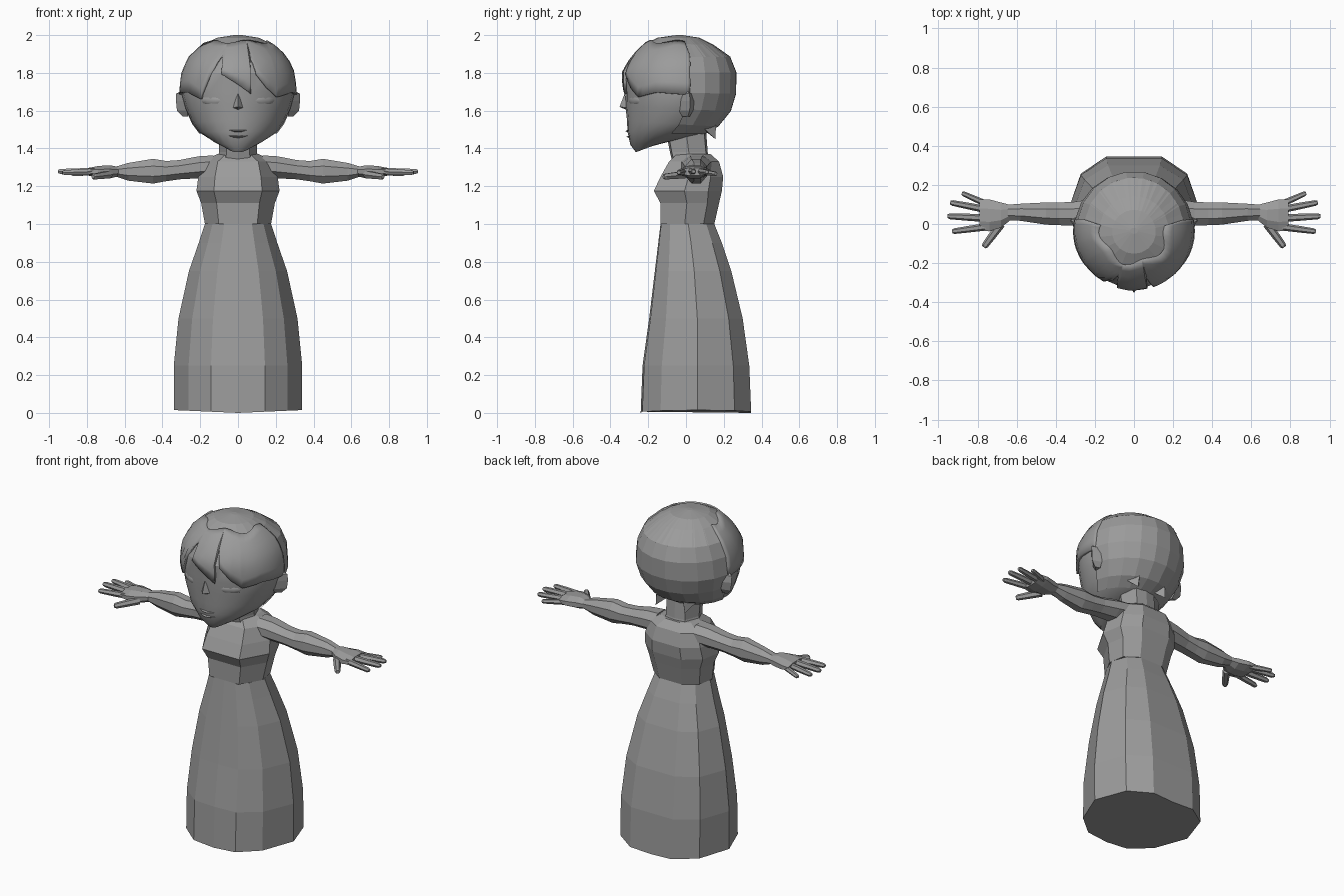
import bpy, bmesh, math
from mathutils import Vector

if "Cube" in bpy.data.objects:
    bpy.data.objects.remove(bpy.data.objects["Cube"])

GREY = bpy.data.materials.new("plain grey")
GREY.diffuse_color = (0.33, 0.33, 0.33, 1)
GREY.use_nodes = True
GREY.node_tree.nodes["Principled BSDF"].inputs["Base Color"].default_value = GREY.diffuse_color


def make(name, verts, faces, smooth=None, mirror=False):
    me = bpy.data.meshes.new(name)
    me.from_pydata([tuple(v) for v in verts], [], faces)
    bm = bmesh.new()
    bm.from_mesh(me)
    bmesh.ops.remove_doubles(bm, verts=bm.verts, dist=1e-5)
    bmesh.ops.recalc_face_normals(bm, faces=bm.faces)
    bm.to_mesh(me)
    bm.free()
    ob = bpy.data.objects.new(name, me)
    bpy.context.collection.objects.link(ob)
    me.materials.append(GREY)
    if mirror:
        ob.modifiers.new("Mirror", 'MIRROR').use_axis[0] = True
    if smooth:
        bpy.ops.object.select_all(action='DESELECT')
        ob.select_set(True)
        bpy.context.view_layer.objects.active = ob
        bpy.ops.object.shade_smooth_by_angle(angle=math.radians(smooth))
    return ob


def loft(name, rings, caps=True, closed=True, **kw):
    n = len(rings[0])
    faces = []
    for r in range(len(rings) - 1):
        for i in range(n if closed else n - 1):
            j = (i + 1) % n
            faces.append((r * n + i, r * n + j, (r + 1) * n + j, (r + 1) * n + i))
    if caps and closed:
        faces += [tuple(range(n)), tuple(range((len(rings) - 1) * n, len(rings) * n))]
    return make(name, [p for r in rings for p in r], faces, **kw)


def lerp_table(table, t):
    for a, b in zip(table, table[1:]):
        if t <= b[0]:
            k = (t - a[0]) / (b[0] - a[0])
            return [u + (v - u) * k for u, v in zip(a, b)]
    return list(table[-1])


def body_ring(half_shape, z, hw, yf, yb, sag=0):
    full = half_shape + [(-x, y) for x, y in half_shape[-2:0:-1]]
    mid, half = (yf + yb) / 2, (yb - yf) / 2
    return [(x * hw, mid + y * half, z + sag * abs(x)) for x, y in full]


# skirt: height, half width, front, back
SKIRT = [(0, .34, -.24, .345), (.25, .34, -.23, .335), (.5, .315, -.195, .30),
         (.75, .26, -.165, .24), (.9, .208, -.147, .19), (1.0, .175, -.135, .15)]
shape = [(0, -1), (.42, -.97), (.77, -.64), (1, .03), (.8, .7), (.42, 1), (0, 1)]
loft("skirt", [body_ring(shape, *s, sag=.015 if i == 0 else 0) for i, s in enumerate(SKIRT)])

# bodice
BODICE = [(1.0, .175, -.135, .15), (1.11, .195, -.135, .175), (1.175, .22, -.17, .19),
          (1.25, .21, -.135, .197), (1.33, .185, -.09, .175), (1.37, .11, -.05, .13)]
shape = [(0, -1), (.58, -1), (1, -.1), (.9, .6), (.45, 1), (0, 1)]
loft("bodice", [body_ring(shape, *s) for s in BODICE])

# neck
shape = [(0, -1), (.6, -.9), (1, 0), (.65, .9), (0, 1)]
loft("neck", [body_ring(shape, *s) for s in
              [(1.32, .115, -.07, .13), (1.38, .1, -.085, .115), (1.51, .1, -.11, .105)]])

# arm: x, bottom, top, front, back
ARM = [(.13, 1.25, 1.365, -.03, .14), (.21, 1.24, 1.36, -.02, .13), (.31, 1.235, 1.34, -.01, .115),
       (.38, 1.225, 1.335, -.008, .112), (.45, 1.212, 1.347, -.005, .112),
       (.58, 1.228, 1.325, .015, .105), (.645, 1.25, 1.305, .018, .10)]


def x_ring(x, zb, zt, yf, yb, n=8):
    return [(x, (yf + yb) / 2 + (yb - yf) / 2 * math.cos(a) * 1.05,
             (zb + zt) / 2 + (zt - zb) / 2 * math.sin(a) * 1.05)
            for a in [(i + .5) * 2 * math.pi / n for i in range(n)]]


loft("arms", [x_ring(*s) for s in ARM], mirror=True)
PALM = [(.63, 1.252, 1.303, .02, .098), (.68, 1.24, 1.312, -.02, .112),
        (.74, 1.245, 1.308, -.04, .128), (.79, 1.255, 1.298, -.035, .128)]
loft("palms", [x_ring(*s) for s in PALM], mirror=True)


def finger(name, a, b, r):
    a, b = Vector(a), Vector(b)
    d = (b - a).normalized()
    side = d.cross(Vector((0, 0, 1))).normalized()
    up = side.cross(d)
    rings = []
    for t, k in ((0, 1.1), (.5, 1), (.93, .85), (1, .55)):
        rings.append([a + (b - a) * t + (side * math.cos(i * math.pi / 3) +
                      up * math.sin(i * math.pi / 3)) * r * k for i in range(6)])
    loft(name, rings, mirror=True)


finger("little_fingers", (.76, .105, 1.272), (.88, .158, 1.265), .015)
finger("ring_fingers", (.76, .075, 1.278), (.94, .11, 1.275), .017)
finger("middle_fingers", (.76, .03, 1.28), (.953, .04, 1.278), .018)
finger("index_fingers", (.76, -.015, 1.278), (.93, -.038, 1.272), .017)
finger("thumbs", (.68, .0, 1.262), (.768, -.118, 1.25), .02)

# head: level, front height, back height, half width, front, back
HEAD = [(0, 1.38, 1.42, .05, -.265, -.16), (1, 1.42, 1.455, .13, -.295, 0),
        (2, 1.49, 1.48, .205, -.31, .10), (3, 1.545, 1.52, .24, -.312, .17),
        (4, 1.62, 1.60, .277, -.32, .235), (5, 1.70, 1.69, .30, -.322, .262),
        (6, 1.80, 1.80, .287, -.328, .264), (7, 1.88, 1.88, .25, -.28, .232),
        (8, 1.95, 1.945, .175, -.21, .14), (9, 1.98, 1.98, .11, -.15, .07),
        (10, 1.994, 1.994, .02, -.05, -.02)]
CENTRE = Vector((0, -.04, 1.7))


def head_point(deg, level, scale=1.0):
    _, zf, zb, hw, yf, yb = lerp_table(HEAD, level)
    a = math.radians(deg)
    k = (1 - math.cos(a)) / 2
    p = Vector((hw * math.sin(a), (yf + yb) / 2 - (yb - yf) / 2 * math.cos(a), zf + (zb - zf) * k))
    return CENTRE + (p - CENTRE) * scale


loft("face", [[head_point(d, l) for d in range(0, 360, 15)] for l in range(11)], smooth=30)

# hair: faceted back and crown
loft("back_hair", [[head_point(d, l, 1.02) for d in range(98, 263, 18)]
                   for l in (2, 3, 4, 5, 6, 7, 8, 9, 10)], closed=False)
loft("crown_hair", [[head_point(d, l, 1.021) for d in range(0, 360, 20)]
                    for l in (7, 8, 9, 10)])

# fringe: angle and lower edge of the jagged locks
EDGE = [(-100, 1.69), (-75, 1.70), (-58, 1.70), (-41, 1.665), (-19, 1.89), (-17, 1.79), (-4, 1.75),
        (13, 1.69), (15, 1.89), (19, 1.79), (30, 1.72), (43, 1.675), (65, 1.70), (100, 1.69)]
angles = sorted(set([e[0] for e in EDGE] + list(range(-95, 100, 8))))


def level_at(z):
    return lerp_table([(h[1], h[0]) for h in HEAD], z)[1]


rows = []
for k in range(7):
    row = []
    for d in angles:
        low = level_at(lerp_table(EDGE, d)[1])
        row.append(head_point(d, low + (8.2 + .25 * math.sin(d * .09) - low) * k / 6, 1.045))
    rows.append(row)
fringe = loft("fringe", rows, closed=False, smooth=40)
thick = fringe.modifiers.new("Thickness", 'SOLIDIFY')
thick.thickness = .018
thick.offset = -1

# nape tufts
make("nape_tufts", [(.03, .08, 1.51), (.14, .09, 1.51), (.10, .155, 1.45), (.09, .16, 1.54)],
     [(0, 1, 2), (1, 3, 2), (3, 0, 2), (0, 3, 1)], mirror=True)

# ears
EAR = [(1.57, .02), (1.60, .038), (1.65, .045), (1.69, .035), (1.705, .015)]
loft("ears", [[(.265 + (z - 1.57) * .1 + (.055 if i == 0 else 0) * min(1, w / .038),
                -.0 + w * s, z) for i, s in enumerate((.5, 1, 0, -1))]
              for z, w in EAR], mirror=True)

# nose
make("nose", [(0, -.325, 1.69), (.035, -.305, 1.615), (-.035, -.305, 1.615),
              (0, -.352, 1.62), (0, -.305, 1.6)],
     [(0, 1, 3), (0, 3, 2), (1, 4, 3), (2, 3, 4), (0, 2, 4, 1)], smooth=30)


# lips, split by a thin gap
def lip(name, z_mid, dz, bulge):
    rings = []
    for i in range(7):
        x = (i - 3) / 3 * .07
        k = 1 - (i - 3) ** 2 / 9.5
        y = -.306 + x * x * 5
        zc = z_mid + x * x * 2.2
        rings.append([(x, y + .02, zc - dz * k), (x, y - bulge * k, zc), (x, y + .02, zc + dz * k)])
    loft(name, rings, smooth=40)


lip("upper_lip", 1.492, .016, .016)
lip("lower_lip", 1.462, .014, .01)

# closed eyelids
lid = []
for j in range(7):
    v = math.pi * j / 6
    lid.append([Vector((.135, -.268, 1.655)) + Vector((
        .062 * math.sin(v) * math.cos(u) + .0, .022 * math.sin(v) * math.sin(u) + .03 * math.sin(v) * math.cos(u),
        .03 * math.cos(v))) for u in [i * math.pi / 6 for i in range(12)]])
loft("eyelids", lid, mirror=True, smooth=40)
